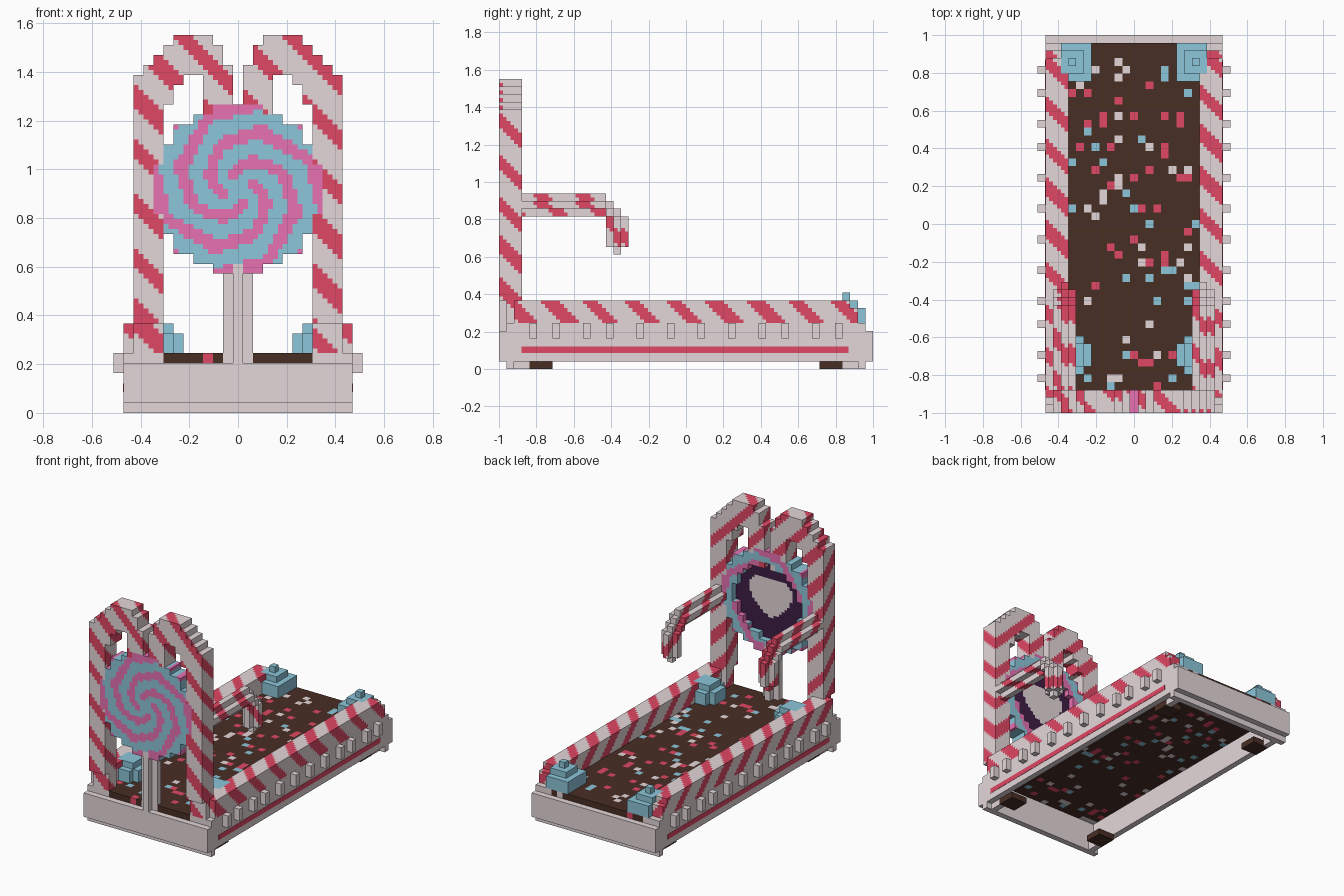
import bpy, math, random
from mathutils import Vector

if "Cube" in bpy.data.objects:
    bpy.data.objects.remove(bpy.data.objects["Cube"])

random.seed(4)
V = 2 / 49                      # one block; the model is 49 blocks long
WHITE, RED, PINK, BLUE, BROWN, PURPLE = range(6)


def lin(c):
    c /= 255
    return c / 12.92 if c < 0.04045 else ((c + 0.055) / 1.055) ** 2.4


mats = []
for name, rgb in (("sugar_white", (228, 215, 217)), ("candy_red", (224, 71, 99)),
                  ("candy_pink", (232, 113, 178)), ("candy_blue", (140, 198, 218)),
                  ("chocolate_brown", (73, 46, 37)), ("dark_purple", (62, 30, 70))):
    m = bpy.data.materials.new(name)
    m.diffuse_color = (*[lin(c) for c in rgb], 1)
    m.use_nodes = True
    m.node_tree.nodes["Principled BSDF"].inputs["Base Color"].default_value = m.diffuse_color
    mats.append(m)

taken = set()
parts = []


def block(i0, i1, j0, j1, k0, k1):
    return {(i, j, k) for i in range(i0, i1 + 1) for j in range(j0, j1 + 1)
            for k in range(k0, k1 + 1)}


def mirror(cells):
    return cells | {(-i, j, k) for i, j, k in cells}


def part(name, cells, color, split=1):
    """Register block cells; earlier parts win where parts overlap."""
    cells = cells - taken
    taken.update(cells)
    parts.append((name, cells, color, split))


def plain(index):
    return lambda p, n, cell: index


def stripes(p, n, cell):
    return RED if (p.x + p.y + p.z - 1.4) % 5.4 < 2.15 else WHITE


def swirl(p, n, cell):
    x, z = p.x, p.z - 22.5
    if n.y > 0.5 and cell[1] == -23:                 # recessed back with heart
        u, w = x / 3.5, (z + 0.1) / 3.1
        return WHITE if (u * u + w * w - 1) ** 3 < u * u * w ** 3 else PURPLE
    r = max(abs(x), abs(z), 0.73 * (abs(x) + abs(z)))
    if r < 1.2:
        return BLUE
    t = 4 * math.atan2(z, x) / (2 * math.pi) + r / 3 + 0.53
    return PINK if t % 1 < 0.46 else BLUE


# lollipop stick, plus-shaped in section
part("lollipop_stick", block(-1, 1, -23, -23, 5, 14) | block(0, 0, -24, -22, 5, 14), plain(WHITE))

# lollipop disc, hollowed on the back
disc = set()
for i, j, k in block(-8, 8, -24, -22, 14, 30):
    d = math.hypot(i, k - 22)
    if d < 8.5 and (j < -22 or d > 6.2):
        disc.add((i, j, k))
part("lollipop_disc", disc, swirl, 2)


# gumdrops in the four corners
def gumdrop(ci, cj, square):
    c = set()
    for k, r in ((6, 2), (7, 2), (8, 1)) + (((9, 0),) if square else ()):
        for i, j, _ in block(-r, r, -r, r, k, k):
            if square or r < 2 or abs(i) + abs(j) < 4:
                c.add((ci + i, cj + j, k))
    return {q for q in c if q[0] < 10}


part("back_gumdrops", mirror(gumdrop(8, 21, True)), plain(BLUE))
part("front_gumdrops", mirror(gumdrop(8, -17, False)), plain(BLUE))

# headboard canes: post, rounded top and short inner leg
cane = block(8, 10, -24, -22, 9, 32) | block(8, 10, -22, -22, 6, 8)
cane |= block(8, 10, -23, -23, 6, 8)
for k, a, b in ((37, 3, 6), (36, 2, 7), (35, 2, 8), (34, 1, 9), (33, 1, 3), (33, 6, 10),
                (32, 7, 7), (31, 7, 7)):
    cane |= block(a, b, -24, -22, k, k)
cane |= block(1, 3, -24, -22, 28, 33)
part("headboard_canes", mirror(cane), stripes, 2)

# curved cane arms: a block path thickened to a plus section
path = [(j, 21) for j in range(-21, -10)] + [(-10, 20)] + [(-9, k) for k in range(19, 15, -1)]
arm = set()
for j, k in path:
    for a, b, c in ((0, 0, 0), (1, 0, 0), (-1, 0, 0), (0, 1, 0), (0, -1, 0), (0, 0, 1), (0, 0, -1)):
        arm.add((9 + a, j + b, k + c))
part("cane_arms", mirror(arm), stripes, 2)

# striped side rails
part("side_rails", mirror(block(9, 11, -22, 22, 6, 7) | block(9, 11, -22, 21, 8, 8)), stripes, 2)

# base frame: side walls, end panels, bottom strips
walls = block(11, 11, -24, 24, 1, 4) | block(11, 11, -23, 23, 5, 5)
walls |= block(8, 10, -23, -22, 5, 5) | block(9, 10, 22, 23, 5, 5)
part("side_walls", mirror(walls), plain(WHITE))
ends = set()
for s in (-1, 1):
    ends |= block(-11, 11, s * 24, s * 24, 1, 4)
    ends |= block(-11, 11, s * 23, s * 23, 0, 4)
    ends |= mirror(block(10, 10, min(s * 21, s * 22), max(s * 21, s * 22), 0, 1))
part("end_panels", ends, plain(WHITE))

# row of pegs along each side
pegs = set()
for j in (2, 6, 10, 13, 17, 20):
    for s in (-1, 1):
        pegs |= block(12, 12, s * j, s * j, 4, 5)
part("side_pegs", mirror(pegs), plain(WHITE))

# feet, set in from the side walls
feet = block(8, 10, 18, 20, 0, 0) | block(8, 10, -20, -18, 0, 0)
part("feet", mirror(feet), plain(BROWN))

# chocolate floor with sprinkles
floor = block(-10, 10, -23, 23, 5, 5)
sprinkles = {c: random.choice((RED, BLUE, WHITE)) for c in sorted(floor) if random.random() < 0.125}
part("chocolate_floor", floor, lambda p, n, cell: sprinkles.get(cell, BROWN))


def build(name, cells, color, split):
    verts, index, faces, cols = [], {}, [], []

    def vid(p):
        key = tuple(round(c * 4) for c in p)
        if key not in index:
            index[key] = len(verts)
            verts.append(p * V)
        return index[key]

    for cell in sorted(cells):
        c = Vector((cell[0], cell[1], cell[2] + 0.5))
        for axis in range(3):
            for s in (-1, 1):
                n = Vector((0, 0, 0))
                n[axis] = s
                if tuple(int(cell[q] + n[q]) for q in range(3)) in taken:
                    continue
                t = Vector((n.z, n.x, n.y))
                u = n.cross(t)
                h = 0.5 / split
                for a in range(split):
                    for b in range(split):
                        m = (c + n * 0.5 + t * ((2 * a + 1) * h - 0.5)
                             + u * ((2 * b + 1) * h - 0.5))
                        faces.append([vid(m + t * (e * h) + u * (f * h))
                                      for e, f in ((-1, -1), (1, -1), (1, 1), (-1, 1))])
                        cols.append(color(m, n, cell))
    used = sorted(set(cols))
    me = bpy.data.meshes.new(name)
    me.from_pydata(verts, [], faces)
    for q in used:
        me.materials.append(mats[q])
    me.polygons.foreach_set("material_index", [used.index(q) for q in cols])
    me.update()
    bpy.context.collection.objects.link(bpy.data.objects.new(name, me))


for p in parts:
    build(*p)

# thin red line along each side wall
for s, side in ((-1, "left"), (1, "right")):
    bpy.ops.mesh.primitive_cube_add(size=1, location=(s * 11.5 * V, -0.005, 0.103))
    o = bpy.context.object
    o.name = side + "_red_line"
    o.scale = (0.004, 1.75, 0.034)
    o.data.materials.append(mats[RED])
